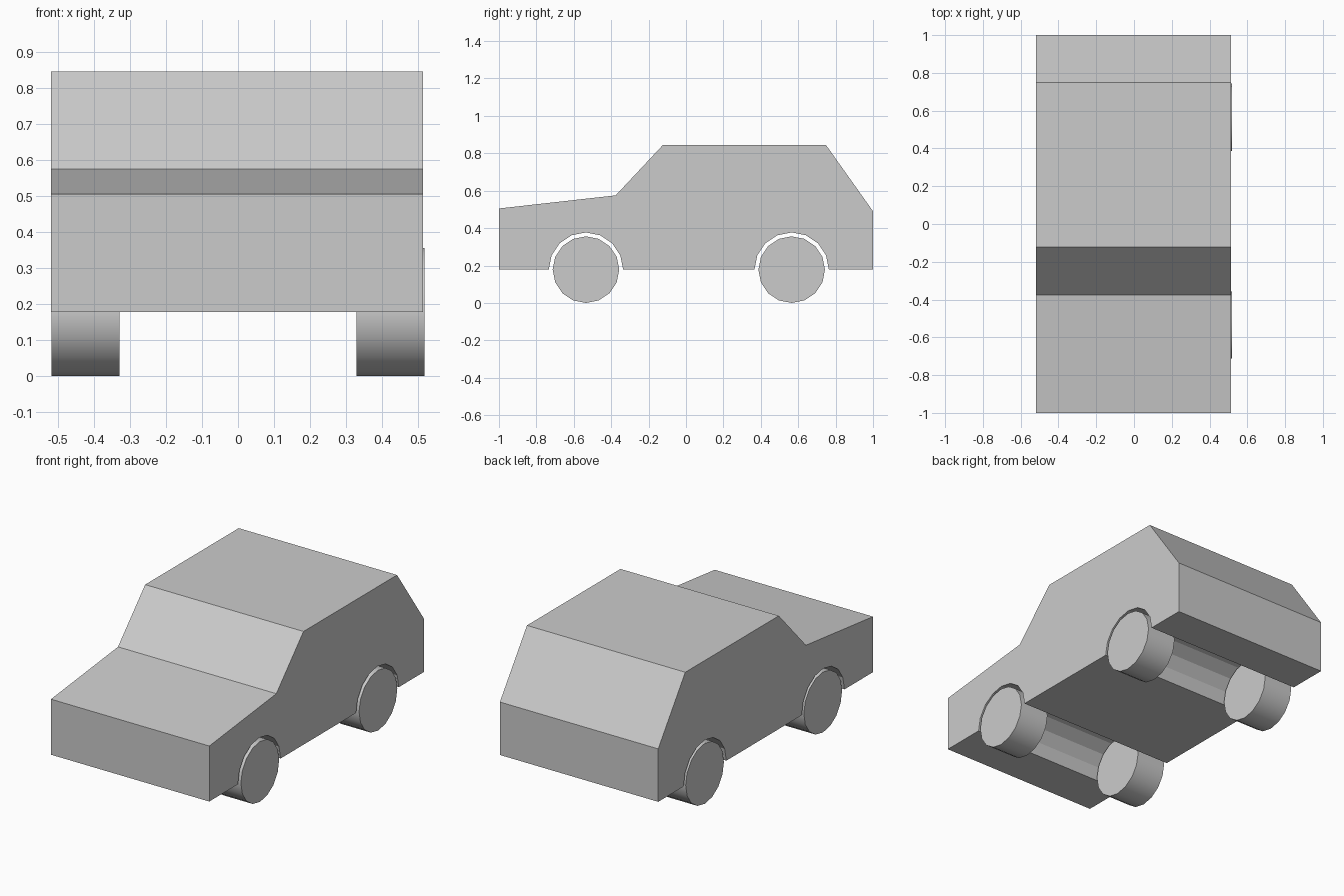
import bpy, bmesh
from math import cos, sin, pi, radians

if "Cube" in bpy.data.objects:
    bpy.data.objects.remove(bpy.data.objects["Cube"])

AXLES = (-0.535, 0.565)   # front and rear axle positions
FLOOR = 0.178
WHEEL_R, ARCH_R = 0.178, 0.199


def arch(y):
    """Half-circle wheel arch, rear to front, in the side profile."""
    return [(y + ARCH_R * cos(pi * i / 8), FLOOR + ARCH_R * sin(pi * i / 8))
            for i in range(9)]


def extrude_profile(name, points, x0, x1):
    """Extrude a (y, z) outline along x."""
    bm = bmesh.new()
    face = bm.faces.new([bm.verts.new((x0, y, z)) for y, z in points])
    result = bmesh.ops.extrude_face_region(bm, geom=[face])
    moved = [v for v in result["geom"] if isinstance(v, bmesh.types.BMVert)]
    bmesh.ops.translate(bm, verts=moved, vec=(x1 - x0, 0, 0))
    bmesh.ops.recalc_face_normals(bm, faces=bm.faces)
    mesh = bpy.data.meshes.new(name)
    bm.to_mesh(mesh)
    bm.free()
    obj = bpy.data.objects.new(name, mesh)
    bpy.context.collection.objects.link(obj)
    return obj


# Body shell: hood, windshield, roof and sloped tail, with full-width wheel wells
outline = [(-1, FLOOR), (-1, 0.505), (-0.376, 0.575), (-0.123, 0.845),
           (0.748, 0.845), (1, 0.49), (1, FLOOR)]
outline += arch(AXLES[1]) + arch(AXLES[0])
extrude_profile("car_body", outline, -0.519, 0.513)

# Wheels: 16-sided, smooth tread with sharp rims
for end, y in zip(("front", "rear"), AXLES):
    for side, s in (("left", -1), ("right", 1)):
        bpy.ops.mesh.primitive_cylinder_add(
            vertices=16, radius=WHEEL_R, depth=0.189,
            location=(s * 0.4235, y, WHEEL_R), rotation=(0, pi / 2, 0))
        bpy.context.object.name = f"{end}_{side}_wheel"
        bpy.ops.object.shade_smooth_by_angle(angle=radians(35))
